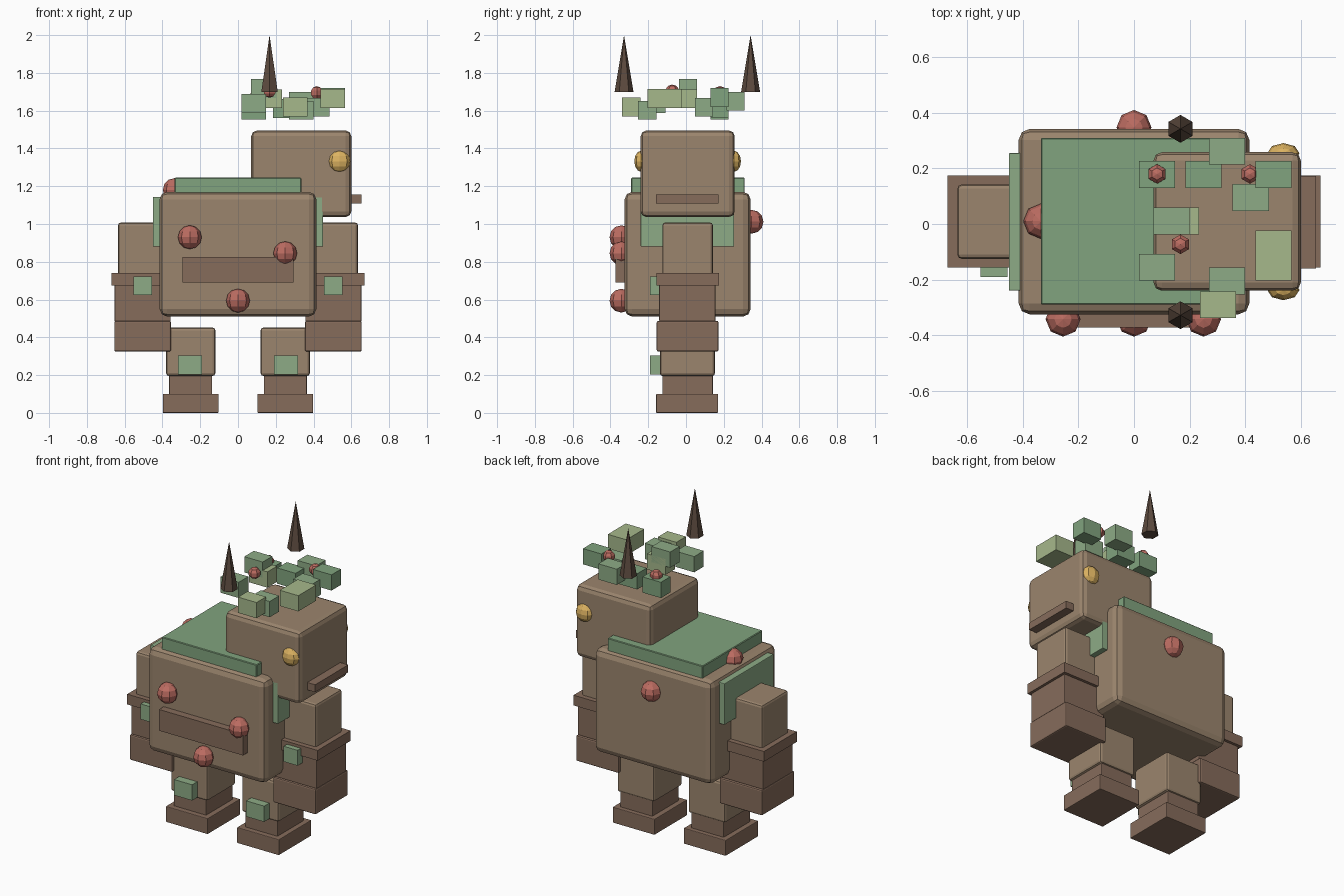
import bpy
from mathutils import Matrix


def material(name, rgb):
    m = bpy.data.materials.new(name)
    m.diffuse_color = (*rgb, 1)
    return m


STONE = material("stone", (0.33, 0.235, 0.155))
BARK = material("bark", (0.24, 0.15, 0.105))
MOSS = material("moss", (0.22, 0.37, 0.21))
LEAF = material("leaf", (0.27, 0.41, 0.24))
PALE = material("pale_leaf", (0.38, 0.48, 0.26))
BERRY = material("berry", (0.5, 0.15, 0.12))
GOLD = material("gold", (0.72, 0.45, 0.12))
HORN = material("horn", (0.11, 0.07, 0.05))


def finish(name, mat):
    ob = bpy.context.object
    ob.name = name
    ob.data.materials.append(mat)
    return ob


def box(name, mat, x, y, z, bevel=0.0, segments=2):
    """Box from (min, max) ranges on each axis."""
    c = [(r[0] + r[1]) / 2 for r in (x, y, z)]
    bpy.ops.mesh.primitive_cube_add(size=1, location=c)
    ob = finish(name, mat)
    ob.data.transform(Matrix.Diagonal((x[1] - x[0], y[1] - y[0], z[1] - z[0], 1)))
    if bevel:
        b = ob.modifiers.new("bevel", "BEVEL")
        b.width = bevel
        b.segments = segments
    return ob


def pair(name, mat, x, y, z, bevel=0.0):
    """Box on the +x side and its mirror on -x."""
    box(name + "_right", mat, x, y, z, bevel)
    box(name + "_left", mat, (-x[1], -x[0]), y, z, bevel)


def ball(name, mat, loc, radii, segments=8, rings=6):
    bpy.ops.mesh.primitive_uv_sphere_add(segments=segments, ring_count=rings, radius=1, location=loc)
    ob = finish(name, mat)
    ob.data.transform(Matrix.Diagonal((*radii, 1)))


# Torso, chest panel and moss
box("body", STONE, (-0.415, 0.415), (-0.325, 0.342), (0.51, 1.17), 0.04)
box("front_panel", BARK, (-0.295, 0.295), (-0.372, -0.30), (0.69, 0.825))
box("top_moss", MOSS, (-0.335, 0.335), (-0.29, 0.31), (1.15, 1.245), 0.004, 1)
pair("side_moss", LEAF, (0.38, 0.45), (-0.24, 0.255), (0.88, 1.143), 0.004)

# Head, mouth and eyes
box("head", STONE, (0.07, 0.60), (-0.24, 0.258), (1.037, 1.495), 0.03)
box("mouth", BARK, (0.57, 0.655), (-0.16, 0.172), (1.108, 1.155))
for side, y in (("front", -0.237), ("back", 0.254)):
    ball("eye_" + side, GOLD, (0.537, y, 1.332), (0.058, 0.037, 0.056))

# Arms
pair("upper_arm", STONE, (0.375, 0.635), (-0.125, 0.142), (0.70, 1.008), 0.015)
pair("arm_band", BARK, (0.34, 0.67), (-0.157, 0.174), (0.675, 0.74))
pair("forearm", BARK, (0.357, 0.653), (-0.142, 0.156), (0.485, 0.69), 0.004)
pair("hand", BARK, (0.355, 0.655), (-0.155, 0.172), (0.325, 0.487), 0.008)
pair("arm_moss", LEAF, (0.455, 0.552), (-0.19, -0.11), (0.624, 0.722))

# Legs
pair("upper_leg", STONE, (0.12, 0.38), (-0.138, 0.153), (0.195, 0.452), 0.015)
pair("lower_leg", BARK, (0.137, 0.365), (-0.125, 0.142), (0.09, 0.20), 0.004)
pair("foot", BARK, (0.103, 0.398), (-0.158, 0.17), (0.0, 0.1), 0.004)
pair("leg_moss", LEAF, (0.19, 0.317), (-0.19, -0.11), (0.204, 0.304))

# Large berries on the body
for i, p in enumerate([(-0.255, -0.342, 0.93), (0.25, -0.342, 0.845), (0, -0.342, 0.594),
                       (0, 0.347, 1.012), (-0.335, 0.01, 1.18)]):
    ball(f"body_berry_{i + 1}", BERRY, p, (0.063, 0.063, 0.063))

# Floating crown of leaf blocks
leaves = [
    (0.335, 0.262, 1.65, LEAF), (0.083, 0.178, 1.602, MOSS), (0.25, 0.178, 1.612, MOSS),
    (0.502, 0.178, 1.67, MOSS), (0.42, 0.095, 1.618, LEAF), (0.135, 0.011, 1.717, LEAF),
    (0.168, 0.011, 1.663, PALE), (0.502, -0.072, 1.665, PALE), (0.502, -0.156, 1.665, PALE),
    (0.083, -0.156, 1.638, LEAF), (0.335, -0.205, 1.602, LEAF), (0.302, -0.29, 1.619, PALE),
]
for i, (x, y, z, mat) in enumerate(leaves):
    box(f"crown_leaf_{i + 1}", mat, (x - 0.065, x + 0.065), (y - 0.048, y + 0.048), (z - 0.05, z + 0.05))

# Small berries in the crown
for i, p in enumerate([(0.083, 0.18, 1.662), (0.417, 0.18, 1.695), (0.167, -0.073, 1.703)]):
    ball(f"crown_berry_{i + 1}", BERRY, p, (0.037, 0.037, 0.035), 6, 5)

# Horns
for side, y in (("front", -0.328), ("back", 0.342)):
    bpy.ops.mesh.primitive_cone_add(vertices=6, radius1=0.05, radius2=0.0, depth=0.3, location=(0.167, y, 1.85))
    finish("horn_" + side, HORN)
